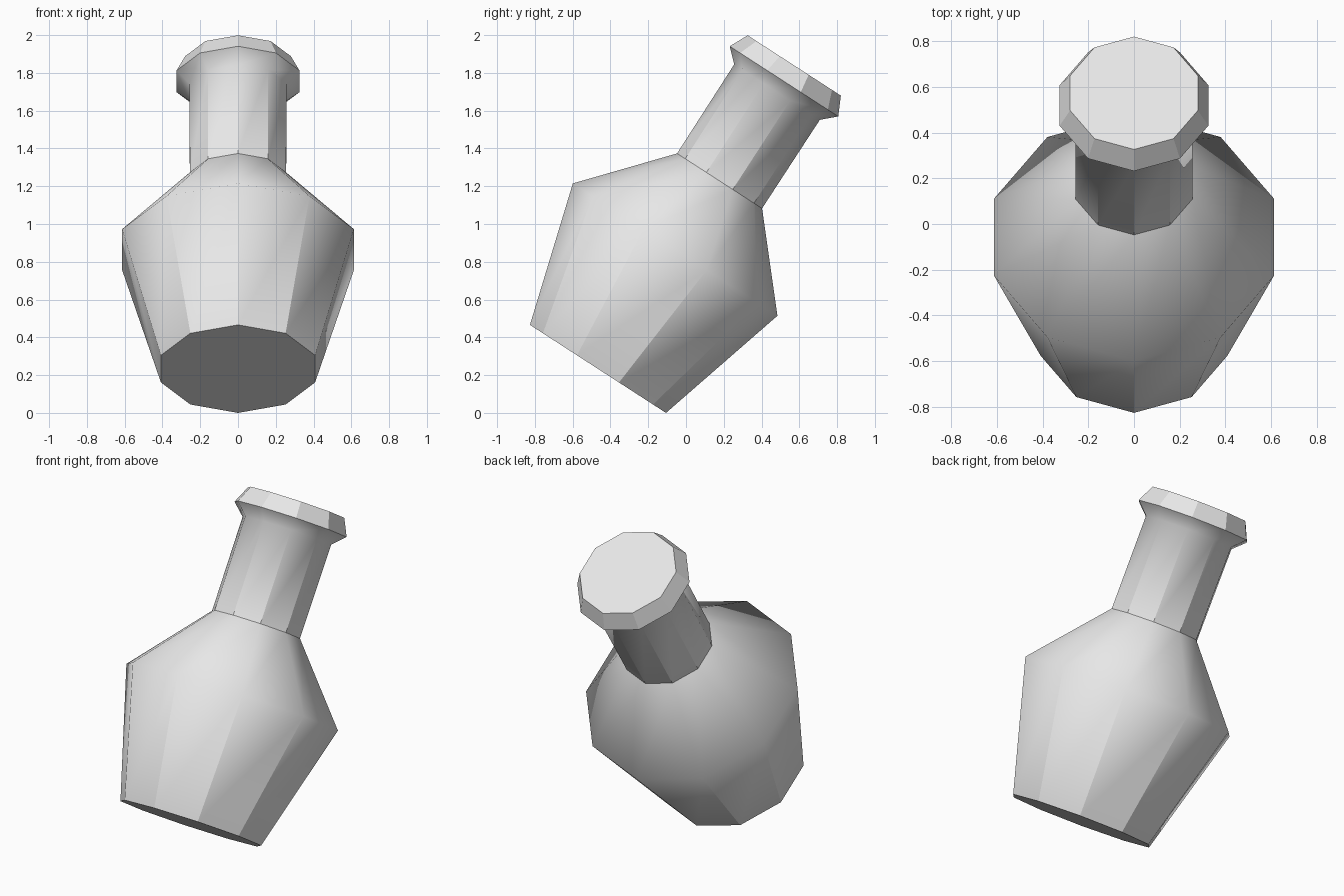
import bpy
import bmesh
from math import sin, cos, pi, radians

cube = bpy.data.objects.get("Cube")
if cube:
    bpy.data.objects.remove(cube, do_unlink=True)

SIDES = 10
TILT = radians(-32.9)

# Profile from base to rim: radius, height along the axis,
# whether the ring is sharp, whether the side edges above it are sharp
PROFILE = [
    (0.429, 0.0, True, True),      # base
    (0.645, 0.752, False, False),  # widest part of the body
    (0.268, 1.185, True, True),    # foot of the neck
    (0.270, 1.745, False, False),  # top of the neck
    (0.342, 1.813, True, True),    # lower edge of the rim
    (0.294, 1.913, True, True),    # upper edge of the rim
]

# Plain grey material
grey = bpy.data.materials.new("grey")
grey.use_nodes = True
colour = (0.8, 0.8, 0.8, 1)
grey.diffuse_color = colour
grey.node_tree.nodes["Principled BSDF"].inputs["Base Color"].default_value = colour


def lathe(name, profile, material):
    """Turn a closed solid with flat end caps around local z."""
    bm = bmesh.new()
    angles = [2 * pi * i / SIDES - pi / 2 for i in range(SIDES)]
    rings = [[bm.verts.new((r * cos(a), r * sin(a), z)) for a in angles]
             for r, z, _, _ in profile]
    for low, high in zip(rings, rings[1:]):
        for i in range(SIDES):
            j = (i + 1) % SIDES
            bm.faces.new((low[i], low[j], high[j], high[i]))
    bm.faces.new(rings[0][::-1])
    bm.faces.new(rings[-1])

    # Smooth shading, with creases chosen per ring and per band
    for face in bm.faces:
        face.smooth = True
    for k, (_, _, ring_sharp, side_sharp) in enumerate(profile):
        for i in range(SIDES):
            edge = bm.edges.get((rings[k][i], rings[k][(i + 1) % SIDES]))
            edge.smooth = not ring_sharp
            if k + 1 < len(profile):
                side = bm.edges.get((rings[k][i], rings[k + 1][i]))
                side.smooth = not side_sharp

    mesh = bpy.data.meshes.new(name)
    bm.to_mesh(mesh)
    bm.free()
    mesh.materials.append(material)
    obj = bpy.data.objects.new(name, mesh)
    bpy.context.scene.collection.objects.link(obj)
    return obj


# Bottle leaning backwards on the lowest corner of its base
bottle = lathe("bottle", PROFILE, grey)
bottle.rotation_euler.x = TILT
bottle.location = (0, -0.466, 0.233)
